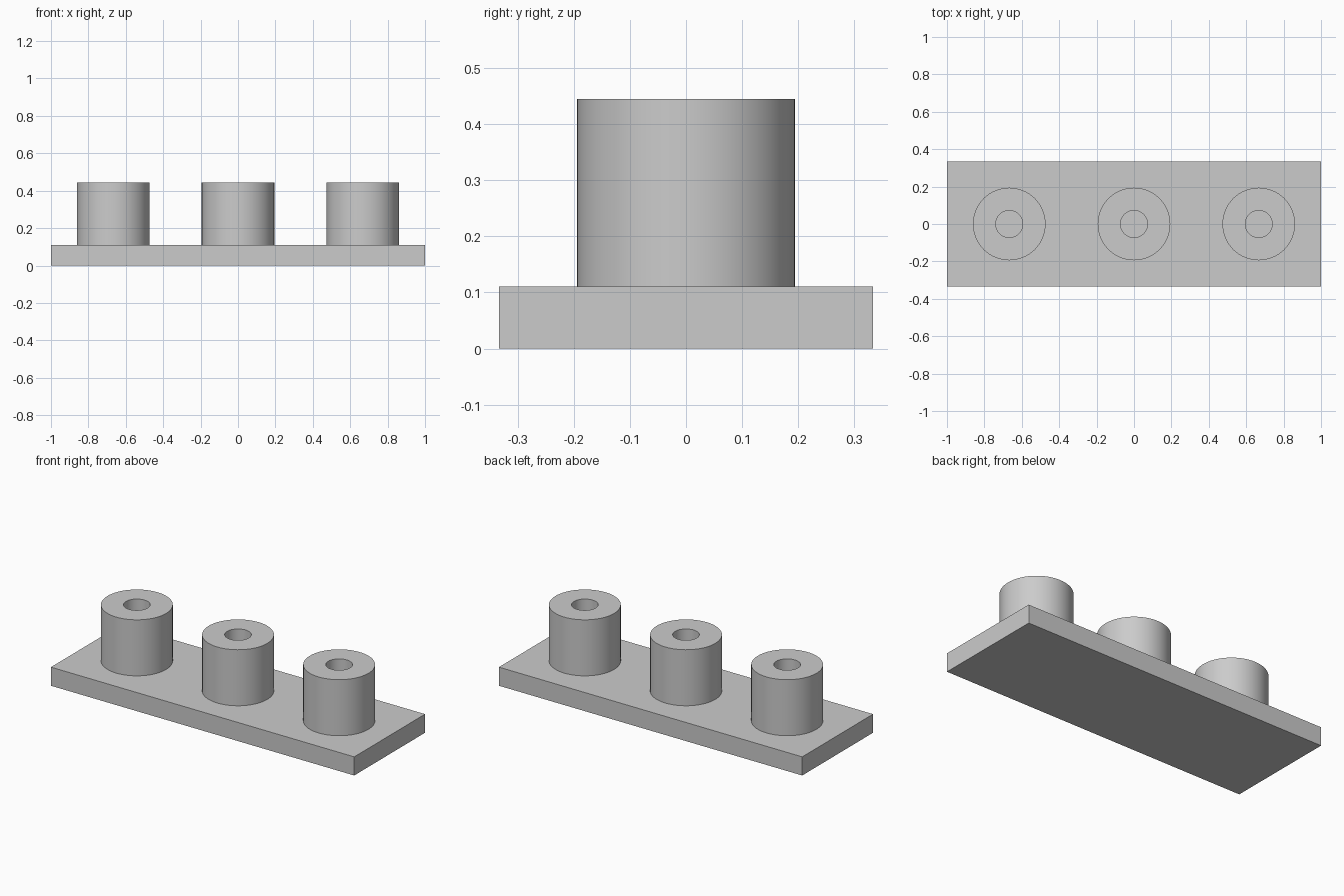
import bpy
import bmesh
from math import tau
from mathutils import Vector

BASE_TOP = 0.111
POST_TOP = 0.445
OUTER, BORE = 0.194, 0.072
SPACING = 0.667

cube = bpy.data.objects.get("Cube")
if cube:
    bpy.data.objects.remove(cube, do_unlink=True)

grey = bpy.data.materials.new("plain grey")
grey.use_nodes = True
colour = (0.6, 0.6, 0.6, 1)
grey.diffuse_color = colour
grey.node_tree.nodes["Principled BSDF"].inputs["Base Color"].default_value = colour


def add_object(name, bm, location):
    bmesh.ops.recalc_face_normals(bm, faces=bm.faces)
    mesh = bpy.data.meshes.new(name)
    bm.to_mesh(mesh)
    bm.free()
    mesh.materials.append(grey)
    obj = bpy.data.objects.new(name, mesh)
    obj.location = location
    bpy.context.collection.objects.link(obj)
    return obj


# Flat rectangular base
bm = bmesh.new()
bmesh.ops.create_cube(bm, size=1)
bmesh.ops.scale(bm, verts=bm.verts, vec=(2, 0.667, BASE_TOP))
add_object("base_plate", bm, (0, 0, BASE_TOP / 2))


# Post with a blind bore: a profile turned about the z axis
def add_post(name, x):
    bm = bmesh.new()
    height = POST_TOP - BASE_TOP
    profile = [(OUTER, 0), (OUTER, height), (BORE, height), (BORE, 0.001), (0, 0.001)]
    verts = [bm.verts.new((r, 0, z)) for r, z in profile]
    edges = [bm.edges.new(pair) for pair in zip(verts, verts[1:])]
    bmesh.ops.spin(bm, geom=verts + edges, cent=Vector(), axis=(0, 0, 1),
                   angle=tau, steps=64)
    bmesh.ops.remove_doubles(bm, verts=bm.verts, dist=0.0001)
    obj = add_object(name, bm, (x, 0, BASE_TOP))
    bpy.ops.object.select_all(action="DESELECT")
    obj.select_set(True)
    bpy.context.view_layer.objects.active = obj
    bpy.ops.object.shade_smooth_by_angle(angle=0.6)


for side, name in ((-1, "right_post"), (0, "middle_post"), (1, "left_post")):
    add_post(name, side * SPACING)
